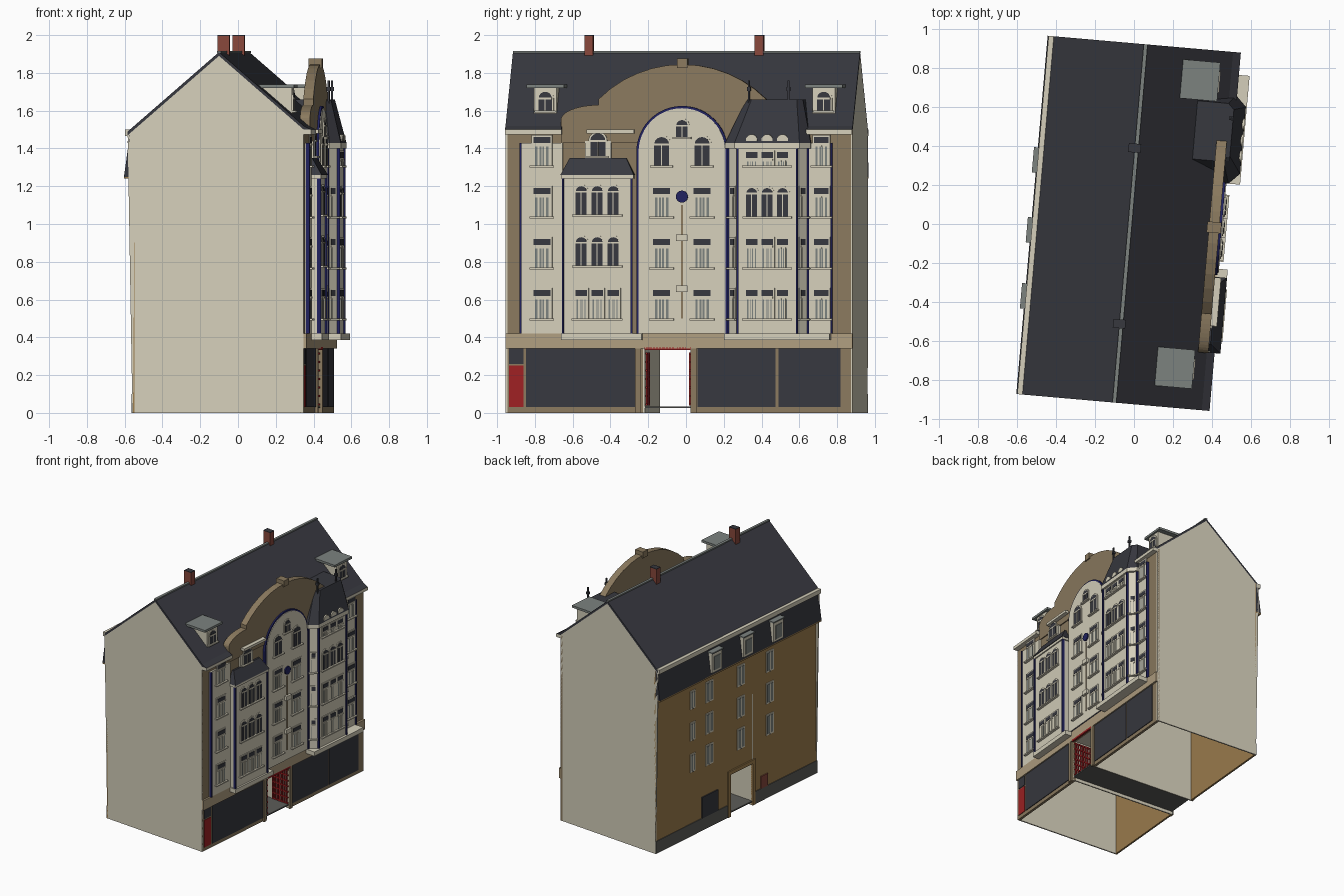
import bpy, bmesh, math
from mathutils import Matrix, Vector

cube = bpy.data.objects.get("Cube")
if cube:
    bpy.data.objects.remove(cube)

# Flat palette, written as sRGB and stored linear
PALETTE = {"cream": "d5cfbb", "tan": "8b7a5f", "brown": "9e7e4e", "slate": "37383f", "grey": "7c827f",
           "blue": "20225f", "red": "9e2123", "brick": "88483c", "stone": "b09e80", "plinth": "5c5c58"}
COLOURS = list(PALETTE)
MATERIALS = []
for colour, code in PALETTE.items():
    linear = [((byte / 255 + .055) / 1.055) ** 2.4 for byte in bytes.fromhex(code)] + [1]
    material = bpy.data.materials.new(colour)
    material.use_nodes = True
    material.diffuse_color = linear
    material.node_tree.nodes["Principled BSDF"].inputs["Base Color"].default_value = linear
    MATERIALS.append(material)

# The house is turned slightly; local x is depth, local y runs along the street
SITE = Matrix.Translation((-.027, .041, 0)) @ Matrix.Rotation(math.radians(-5), 4, "Z")
LEFT, RIGHT = -.96, .885
STREET = (LEFT, RIGHT)
GATE = GATE_LEFT, GATE_RIGHT = -.22, .03
BACK, WALL, BAY = -.45, .46, .475
SHOP_TOP, BAND_TOP, EAVE, RIDGE = .34, .42, 1.5, 1.91
CENTRE = -.02
THIN = .01
SILLS = [.5 + .27 * storey for storey in range(4)]


def span(start, size):
    return start, start + size


def mid(centre, size):
    return centre - size / 2, centre + size / 2


def arc(y, z, ry, rz, start, end, steps=12):
    """Points on an elliptic arc, angles in degrees."""
    angles = [math.radians(start + (end - start) * i / steps) for i in range(steps + 1)]
    return [(y + ry * math.cos(a), z + rz * math.sin(a)) for a in angles]


def arch(y, width, bottom, top, steps=12):
    """Outline of a shape with a round head."""
    r = width / 2
    return [(y - r, bottom), (y + r, bottom)] + arc(y, top - r, r, r, 0, 180, steps)


def canted(y0, y1, front, cut):
    """Plan of a bay with cut front corners."""
    rear = .3
    return [(rear, y0), (front - cut, y0), (front, y0 + cut),
            (front, y1 - cut), (front - cut, y1), (rear, y1)]


class Part:
    """Collects boxes and prisms into one object."""
    def __init__(self, name):
        self.name, self.bm = name, bmesh.new()

    def __enter__(self):
        return self

    def prism(self, outline, reach, axis, colour, turn=Matrix(), top=None):
        def ring(points, height):
            order = {"x": lambda a, b: (height, a, b), "y": lambda a, b: (a, height, b),
                     "z": lambda a, b: (a, b, height)}[axis]
            return [self.bm.verts.new(turn @ Vector(order(*point))) for point in points]
        low, high = ring(outline, reach[0]), ring(top or outline, reach[1])
        faces = [self.bm.faces.new(low), self.bm.faces.new(high)]
        for i in range(len(low)):
            faces.append(self.bm.faces.new((low[i - 1], low[i], high[i], high[i - 1])))
        for face in faces:
            face.material_index = COLOURS.index(colour)
        bmesh.ops.recalc_face_normals(self.bm, faces=faces)

    def box(self, xs, ys, zs, colour, turn=Matrix()):
        (a, b), (c, d) = ys, zs
        self.prism([(a, c), (b, c), (b, d), (a, d)], xs, "x", colour, turn)

    def window(self, x, y, sill, width, height=.15, arched=False, turn=Matrix()):
        """Framed window with a sill on a wall at depth x, facing the street."""
        frame, pane, bar = span(x, THIN * .6), span(x, THIN * .8), span(x, THIN * 1.1)
        top = sill + height
        if arched:
            rail = top - width / 2
            self.prism(arch(y, width + 2 * THIN, sill, top + THIN), frame, "x", "cream", turn)
            self.prism(arch(y, width, sill, top), pane, "x", "slate", turn)
        else:
            rail = top - 4 * THIN
            self.box(frame, mid(y, width + 2 * THIN), (sill, top + THIN), "cream", turn)
            self.box(pane, mid(y, width), (rail + THIN, top), "slate", turn)
            self.box(pane, mid(y, width * .8), (sill, rail - THIN), "grey", turn)
            for side in (-1, 1):
                self.box(bar, mid(y + side * width / 5, THIN), (sill, rail), "cream", turn)
        self.box(bar, mid(y, width), mid(rail, THIN), "cream", turn)
        self.box(bar, mid(y, THIN / 2), (sill, rail), "cream", turn)
        self.box(span(x, 2 * THIN), mid(y, width + 4 * THIN), span(sill, -THIN), "cream", turn)

    def blue_strip(self, x, y, top):
        self.box(mid(x, 2 * THIN), mid(y, THIN), (BAND_TOP, top), "blue")

    def __exit__(self, *error):
        mesh = bpy.data.meshes.new(self.name)
        self.bm.transform(SITE)
        self.bm.to_mesh(mesh)
        self.bm.free()
        for material in MATERIALS:
            mesh.materials.append(material)
        bpy.context.collection.objects.link(bpy.data.objects.new(self.name, mesh))


# Main roof, with the gable walls following its underside
pitch = [(BACK - .025, EAVE - THIN), (THIN, RIDGE), (WALL, EAVE + .02)]
underside = [(x, z - 2 * THIN) for x, z in reversed(pitch)]
with Part("main_roof") as part:
    part.prism(pitch + underside, STREET, "y", "slate")
    part.box(mid(THIN, .02), STREET, mid(RIDGE, THIN), "grey")
with Part("gable_walls") as part:
    for y in (LEFT, RIGHT - THIN):
        part.prism([(BACK, 0), (WALL, 0)] + underside, span(y, THIN), "y", "cream")

# Steep rear skirt and the cornices
with Part("rear_skirt") as part:
    part.prism([(BACK, EAVE), (BACK - THIN, EAVE), (BACK - .045, 1.25), (BACK, 1.25)], STREET, "y", "slate")
    part.box((BACK - .045, BACK), STREET, span(1.25, -THIN), "brown")
    part.box((BACK - .04, BACK), STREET, span(EAVE, -.035), "cream")
with Part("front_cornices") as part:
    for ends in ((LEFT, -.66), (.64, RIGHT)):
        part.box((WALL, EAVE / 3), ends, span(EAVE, -.025), "cream")
        part.prism([(WALL, EAVE), (WALL, EAVE + .02), (EAVE / 3, EAVE)], ends, "y", "slate")

# Passage through the hollow ground floor
depth = (BACK, WALL)
with Part("passage") as part:
    for y in (GATE_LEFT - THIN, GATE_RIGHT):
        part.box(depth, span(y, THIN), (0, .9), "cream")
    part.box(depth, GATE, span(SHOP_TOP, THIN), "cream")
    part.box(depth, GATE, mid(.03, THIN), "plinth")

# Street wall, band course, ledges and shop fronts
beside_gate = ((LEFT, GATE_LEFT), (GATE_RIGHT, RIGHT))
with Part("street_wall") as part:
    part.box(span(WALL, -.02), STREET, (SHOP_TOP, EAVE), "tan")
    part.box((WALL, BAY), STREET, (SHOP_TOP, BAND_TOP), "stone")
    for side in beside_gate:
        part.box(span(WALL, -.02), side, (0, SHOP_TOP), "tan")
    for y in (GATE_LEFT - .035, GATE_RIGHT + THIN):
        part.box((WALL, BAY), mid(y, .03), (0, SHOP_TOP), "tan")
    part.box((WALL, .53), (-.66, -.23), span(BAND_TOP, -.035), "cream")
    part.box((WALL, .555), (.21, .77), span(BAND_TOP, -.035), "cream")
with Part("shop_fronts") as part:
    glass = span(WALL, THIN / 2)
    for ends in ((-.85, -.27), (.06, .475), (.49, .82)):
        part.box(glass, ends, (.03, SHOP_TOP), "slate")
    side_door = span(-.94, .075)
    part.box(glass, side_door, (.26, SHOP_TOP), "slate")
    part.box(glass, side_door, (.03, .25), "red")

# Red gate leaves folded back against the passage walls
with Part("gate_leaves") as part:
    part.box((WALL, BAY), GATE, mid(SHOP_TOP, .015), "red")
    for y in (GATE_LEFT + THIN, GATE_RIGHT - THIN):
        for i in range(7):
            part.box(span(.31 + .022 * i, THIN), mid(y, THIN), (.04, .32), "red")
            part.box((.31, WALL), mid(y, THIN), span(.04 + .045 * i, THIN), "red")

# Rear wall around the passage
with Part("rear_wall") as part:
    skin, relief = span(BACK, THIN), span(BACK, -THIN)
    for side in beside_gate:
        part.box(skin, side, (0, EAVE), "brown")
        part.box(span(BACK, -THIN / 2), side, (0, .1), "plinth")
    part.box(skin, GATE, (SHOP_TOP, EAVE), "brown")
    for y in (GATE_LEFT - .03, GATE_RIGHT):
        part.box(relief, span(y, .03), (0, .37), "brown")
    part.box(relief, GATE, (SHOP_TOP, .37), "brown")
    part.box(span(BACK, -THIN * .8), mid(.265, .18), (.1, .27), "slate")
    part.box(span(BACK, -THIN * .8), mid(-.355, .08), (.1, .2), "brick")
with Part("rear_windows") as part:
    for y, width in ((.46, .06), (.27, .085), (-.09, .085), (-.42, .085)):
        height = .1 + width * .8
        for storey in range(3):
            z = .59 + .255 * storey
            part.box(span(BACK, -THIN / 2), mid(y, width), mid(z, height), "cream")
            part.box(span(BACK, -THIN * .8), mid(y, width - .02), mid(z, height - .025), "grey")
            part.box(relief, mid(y, THIN), mid(z, height), "cream")
with Part("rear_dormers") as part:
    for y in (.245, -.115, -.455):
        part.box(span(BACK, -.055), mid(y, .115), (1.27, 1.43), "cream")
        part.box(span(BACK, -.06), mid(y, .07), (1.29, 1.4), "grey")
        part.box(span(BACK, -.065), mid(y, .13), span(1.43, THIN), "grey")

# Chimneys and street dormers
with Part("chimneys") as part:
    for y in (-.555, .35):
        part.box(mid(0, .064), mid(y, .046), (1.86, 2 - THIN / 2), "brick")
        part.box(mid(0, .064), mid(y, .046), span(2, -THIN / 2), "slate")
with Part("front_dormers") as part:
    for y in (-.755, .725):
        part.box((.22, .385), mid(y, .12), (1.54, 1.72), "cream")
        part.box((.2, .4), mid(y, .2), span(1.72, .018), "grey")
        part.window(.385, y, 1.6, .07, .1, arched=True)

# Curved tan gable: a round crown, a left shoulder and a keystone
with Part("curved_gable") as part:
    sheet = (.415, .468)
    crown = arc(CENTRE, 1.215, .63, .63, 45, 135)
    foot = EAVE - .07
    part.prism(crown + [(crown[-1][0], foot), (crown[0][0], foot)], sheet, "x", "tan")
    shoulder = arc(crown[-1][0], 1.55, -.2, .08, 0, 90)
    part.prism(shoulder + [(crown[-1][0], foot), (shoulder[0][0], foot)], sheet, "x", "tan")
    part.box((.405, .478), mid(CENTRE, .056), mid(1.85, .05), "tan")

# Flat side bays
with Part("side_bays") as part:
    for ends, y, width, edge in (((-.88, -.655), -.765, .09, -.878), ((.64, .775), .72, .075, .773)):
        part.box((WALL, BAY), ends, (BAND_TOP, EAVE - .07), "cream")
        part.blue_strip(BAY, edge, EAVE - .07)
        for sill in SILLS:
            part.window(BAY, y, sill, width)

# Arched centre bay with a blue outline and roundel
with Part("centre_bay") as part:
    face = BAY + THIN
    part.prism(arch(CENTRE, .486, BAND_TOP, 1.625, 24), (WALL, face - THIN / 2), "x", "blue")
    part.prism(arch(CENTRE, .462, BAND_TOP, 1.613, 24), (WALL, face), "x", "cream")
    for y in mid(CENTRE, .215):
        for sill in SILLS[:3]:
            part.window(face, y, sill, .09)
        part.window(face, y, SILLS[3], .08, arched=True)
    part.window(face, CENTRE, 1.46, .06, .09, arched=True)
    part.box(span(face, THIN / 2), mid(CENTRE, THIN), (SILLS[0], 1.1), "tan")
    for sill in SILLS[:2]:
        part.box(span(face, .02), mid(CENTRE, .06), span(sill + .14, .035), "cream")
    part.prism(arc(CENTRE, 1.145, .032, .032, 0, 337.5, 15), span(face, THIN), "x", "blue")

# Left oriel with a lean roof and an arched window above
with Part("left_oriel") as part:
    face, ends, top = .515, (-.65, -.285), 1.25
    middle = sum(ends) / 2
    part.box((WALL, face), ends, (BAND_TOP, top), "cream")
    part.box((WALL, face + THIN), mid(middle, .385), mid(top, .02), "cream")
    (a, b), (c, d) = mid(middle, .39), mid(middle, .3)
    part.prism([(WALL, a), (.53, a), (.53, b), (WALL, b)], (top + THIN, top + .1), "z", "slate",
               top=[(WALL, c), (BAY, c), (BAY, d), (WALL, d)])
    for y in ends:
        part.blue_strip(face, y, top - THIN)
    for i in (-1, 0, 1):
        y = middle + .085 * i
        part.window(face, y, SILLS[0], .06)
        for sill in SILLS[1:3]:
            part.window(face, y, sill + THIN, .058, arched=True)
    part.box((WALL, BAY), mid(middle, .14), mid(1.39, .1), "cream")
    part.window(BAY, middle, 1.36, .08, .12, arched=True)
    part.box((WALL, EAVE / 3), mid(-.4, .25), span(EAVE, -.02), "cream")

# Canted tower with a hipped roof, eyebrow vents and finials
with Part("corner_tower") as part:
    face, top, peak = .535, 1.4, 1.66
    plan, rim = canted(.225, .65, face, .055), canted(.21, .665, face + .015, .055)
    part.prism(plan, (BAND_TOP, top), "z", "cream")
    part.prism(rim, span(top, .03), "z", "cream")
    part.prism(rim, (top + .03, peak), "z", "slate", top=canted(.32, .62, .49, .03))
    for x, y in plan[1:5]:
        part.blue_strip(x, y, top)
    for i in (-1, 0, 1):
        y = .4375 + .082 * i
        for sill in SILLS[:2]:
            part.window(face, y, sill, .06)
        part.window(face, y, SILLS[2], .058, arched=True)
        part.window(face, y, SILLS[3], .06, .07)
        part.prism(arch(y, .06, 1.44, 1.475), (face, face + .015), "x", "cream")
    for (xa, ya), (xb, yb) in (plan[1:3], plan[3:5]):
        angle = math.atan2(yb - ya, xb - xa) - math.pi / 2
        turn = Matrix.Translation(((xa + xb) / 2, (ya + yb) / 2, 0)) @ Matrix.Rotation(angle, 4, "Z")
        for sill in SILLS[:3]:
            part.window(0, 0, sill, .03, turn=turn)
    for y in (.335, .545):
        part.box(mid(.48, THIN), mid(y, THIN), (peak - .06, peak + .1), "slate")
        part.box(mid(.48, .02), mid(y, .02), mid(peak + .055, .02), "slate")
